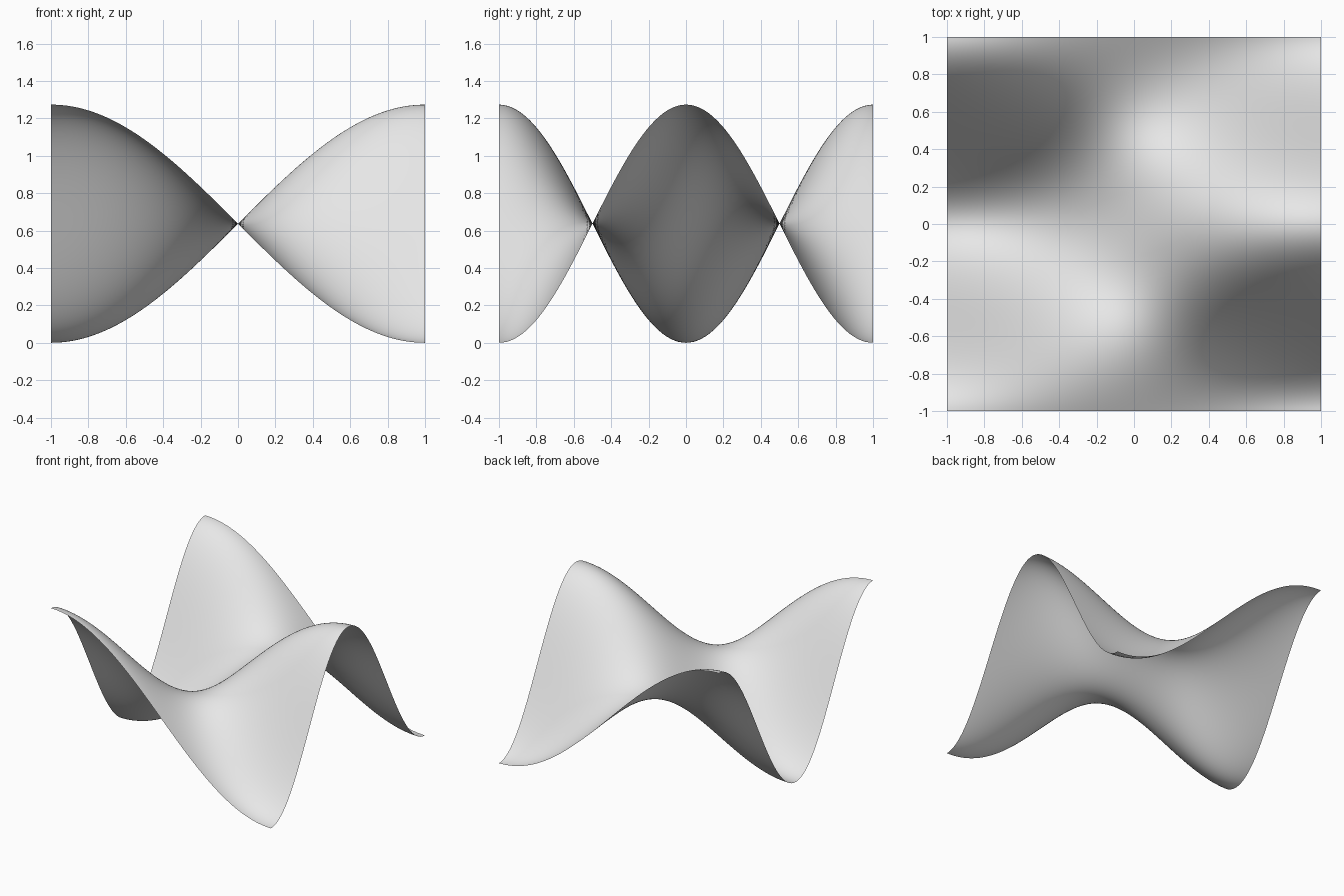
import bpy, bmesh
from math import sin, cos, pi

# Remove the default cube
cube = bpy.data.objects.get("Cube")
if cube:
    bpy.data.objects.remove(cube, do_unlink=True)

AMPLITUDE = 2 / pi   # half the total height
SEGMENTS = 96

# Plain grey material
grey = bpy.data.materials.new("light grey")
grey.use_nodes = True
colour = (0.8, 0.8, 0.8, 1)
grey.diffuse_color = colour
grey.node_tree.nodes["Principled BSDF"].inputs["Base Color"].default_value = colour

# Wave sheet: a flat grid raised by a half sine wave in x and a full cosine wave in y
bm = bmesh.new()
bmesh.ops.create_grid(bm, x_segments=SEGMENTS, y_segments=SEGMENTS, size=1)
for v in bm.verts:
    v.co.z = AMPLITUDE * (1 + sin(pi * v.co.x / 2) * cos(pi * v.co.y))
for f in bm.faces:
    f.smooth = True

mesh = bpy.data.meshes.new("wave_sheet")
bm.to_mesh(mesh)
bm.free()
mesh.materials.append(grey)
sheet = bpy.data.objects.new("wave_sheet", mesh)
bpy.context.collection.objects.link(sheet)
